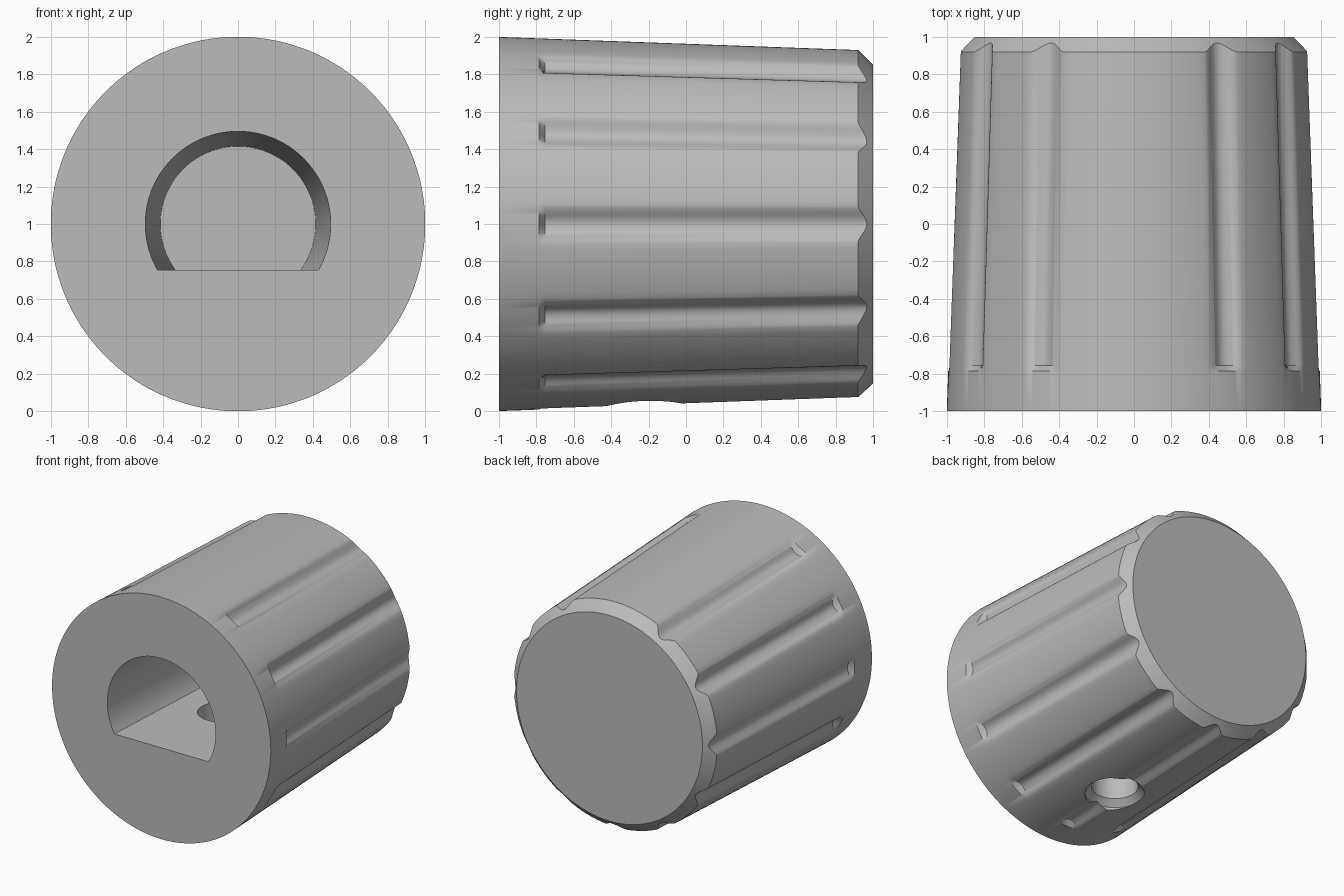
import bpy, bmesh, math

cube = bpy.data.objects.get("Cube")
if cube:
    bpy.data.objects.remove(cube, do_unlink=True)

grey = bpy.data.materials.new("light_grey_plastic")
grey.use_nodes = True
colour = (0.5, 0.5, 0.5, 1)
grey.diffuse_color = colour
grey.node_tree.nodes["Principled BSDF"].inputs["Base Color"].default_value = colour


def loft(name, rings):
    """Skin a list of equal closed rings and cap both ends."""
    bm = bmesh.new()
    loops = [[bm.verts.new(p) for p in ring] for ring in rings]
    for a, b in zip(loops, loops[1:]):
        for i in range(len(a)):
            j = (i + 1) % len(a)
            bm.faces.new((a[i], a[j], b[j], b[i]))
    bm.faces.new(loops[0])
    bm.faces.new(loops[-1])
    bmesh.ops.recalc_face_normals(bm, faces=bm.faces)
    mesh = bpy.data.meshes.new(name)
    bm.to_mesh(mesh)
    bm.free()
    mesh.materials.append(grey)
    obj = bpy.data.objects.new(name, mesh)
    bpy.context.collection.objects.link(obj)
    return obj


# Knob body: tapered drum with grip grooves all round except at the top
SLOPE, EDGE_Y, EDGE_R = 0.0365, 0.92, 0.93
GROOVE_DEPTH, GROOVE_ANGLE = 0.045, 0.105
GROOVE_STEPS, GAP_STEPS = 16, 8
pitch = math.tau / 12

section = []  # (angle, groove depth) around the drum
for k in range(12):
    depth = 0 if k == 3 else GROOVE_DEPTH
    for i in range(GROOVE_STEPS + 1):
        t = 2 * i / GROOVE_STEPS - 1
        dip = max(0, 0.5 + 0.5 * math.cos(math.pi * t)) ** 0.75
        section.append((k * pitch + t * GROOVE_ANGLE, depth * dip))
    gap = pitch - 2 * GROOVE_ANGLE
    for i in range(1, GAP_STEPS):
        section.append((k * pitch + GROOVE_ANGLE + gap * i / GAP_STEPS, 0))


def drum_radius(y):
    return EDGE_R + SLOPE * (EDGE_Y - y)


def point(angle, r, y):
    return (r * math.cos(angle), y, 1 + r * math.sin(angle))


rings = [[point(a, drum_radius(y), y) for a, d in section] for y in (-1, -0.785)]
rings.append([point(a, drum_radius(-0.755) - d, -0.755) for a, d in section])
# Grooves run out where they meet the end chamfer
rim = []
for a, d in section:
    y = EDGE_Y + d / (1 - SLOPE)
    rim.append(point(a, drum_radius(y) - d, y))
rings.append(rim)
rings.append([point(a, 0.85, 1) for a, d in section])
knob = loft("knob_body", rings)


# D-shaped shaft socket, tapering inwards above a level flat
def d_ring(r, y, flat=-0.245, steps=72):
    start = math.asin(flat / r)
    sweep = math.pi - 2 * start
    return [point(start + sweep * i / steps, r, y) for i in range(steps + 1)]


socket = loft("socket_cutter", [d_ring(0.5, -1.1), d_ring(0.495, -1), d_ring(0.415, 0.7)])


# Set screw hole with a small countersink, from below into the socket
def hole_ring(r, z, steps=48):
    return [(r * math.cos(math.tau * i / steps), r * math.sin(math.tau * i / steps) - 0.225, z)
            for i in range(steps)]


screw = loft("screw_hole_cutter", [hole_ring(0.225, -0.1), hole_ring(0.225, 0.05),
                                   hole_ring(0.175, 0.1), hole_ring(0.175, 1)])

bpy.ops.object.select_all(action="DESELECT")
bpy.context.view_layer.objects.active = knob
knob.select_set(True)
for cutter in (socket, screw):
    cutter.hide_render = True
    mod = knob.modifiers.new(cutter.name, "BOOLEAN")
    mod.operation, mod.solver, mod.object = "DIFFERENCE", "EXACT", cutter
    bpy.ops.object.modifier_apply(modifier=mod.name)
    bpy.data.objects.remove(cutter, do_unlink=True)
bpy.ops.object.shade_smooth_by_angle(angle=math.radians(35))
